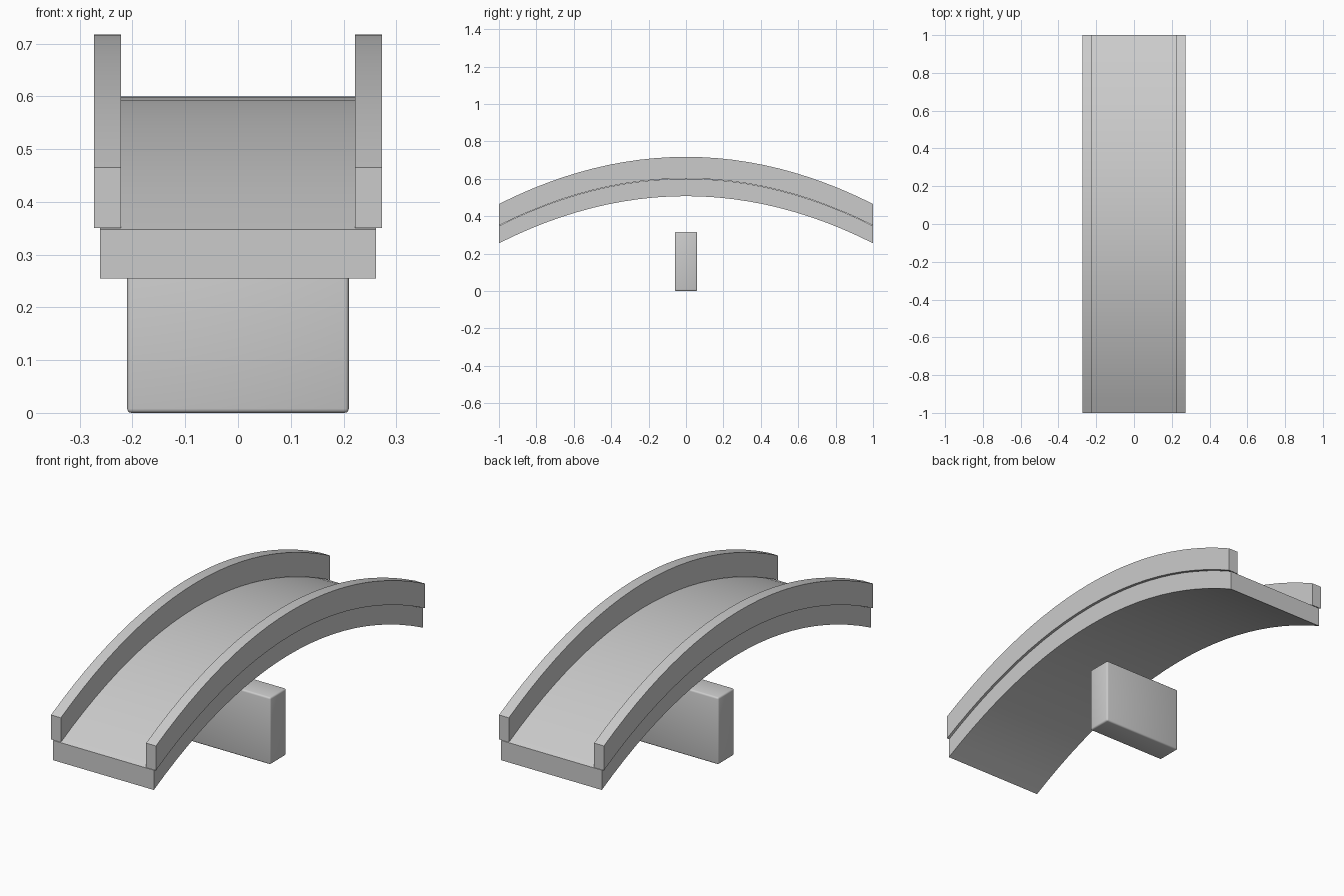
import bpy
import bmesh

cube = bpy.data.objects.get("Cube")
if cube:
    bpy.data.objects.remove(cube, do_unlink=True)

grey = bpy.data.materials.new("light_grey")
grey.use_nodes = True
colour = (0.6, 0.6, 0.6, 1)
grey.diffuse_color = colour
grey.node_tree.nodes["Principled BSDF"].inputs["Base Color"].default_value = colour

SEGMENTS = 24
DROP = 0.252


def finish(bm, name, angle):
    bmesh.ops.recalc_face_normals(bm, faces=bm.faces)
    mesh = bpy.data.meshes.new(name)
    bm.to_mesh(mesh)
    bm.free()
    mesh.materials.append(grey)
    obj = bpy.data.objects.new(name, mesh)
    bpy.context.collection.objects.link(obj)
    bpy.ops.object.select_all(action='DESELECT')
    obj.select_set(True)
    bpy.context.view_layer.objects.active = obj
    bpy.ops.object.shade_smooth_by_angle(angle=angle)
    return obj


def arched_bar(name, x0, x1, z0, z1):
    """Rectangular section swept along the arch, with upright ends."""
    bm = bmesh.new()
    rings = []
    for i in range(SEGMENTS + 1):
        y = 2 * i / SEGMENTS - 1
        sag = DROP * y * y
        section = [(x0, z0), (x1, z0), (x1, z1), (x0, z1)]
        rings.append([bm.verts.new((x, y, z - sag)) for x, z in section])
    for a, b in zip(rings, rings[1:]):
        for k in range(4):
            n = (k + 1) % 4
            bm.faces.new((a[k], a[n], b[n], b[k]))
    bm.faces.new(rings[0])
    bm.faces.new(rings[-1])
    return finish(bm, name, 0.5)


# Arched walkway and its two side walls
arched_bar("deck", -0.262, 0.262, 0.507, 0.6)
for side, name in ((-1, "right_wall"), (1, "left_wall")):
    arched_bar(name, *sorted((side * 0.222, side * 0.273)), 0.602, 0.717)

# Block below the arch, with softened edges
bm = bmesh.new()
bmesh.ops.create_cube(bm, size=1)
for v in bm.verts:
    v.co.x *= 0.42
    v.co.y *= 0.12
    v.co.z = (v.co.z + 0.5) * 0.315
bmesh.ops.bevel(bm, geom=bm.edges[:], offset=0.008, segments=3,
                profile=0.5, affect='EDGES')
finish(bm, "support_block", 0.6)
